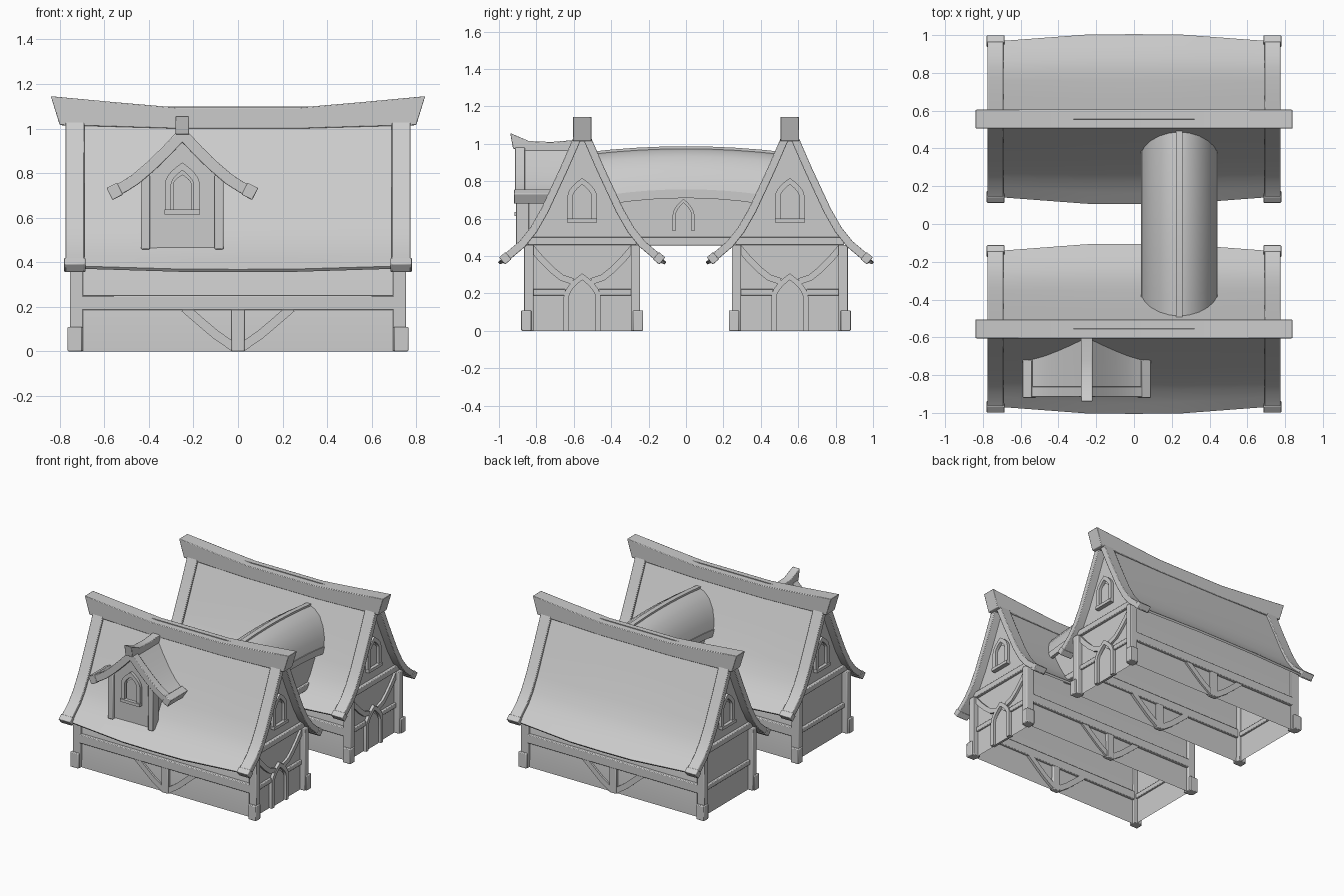
import bpy, bmesh, math
from mathutils import Vector

if "Cube" in bpy.data.objects:
    bpy.data.objects.remove(bpy.data.objects["Cube"])


def loft(name, rings, open_bottom=False, bevel=0):
    """Skin a list of equal rings and cap both ends."""
    n = len(rings[0])
    verts = [p for r in rings for p in r]
    faces = [tuple(range(n)), tuple(range(len(verts) - n, len(verts)))]
    for k in range(len(rings) - 1):
        for i in range(n - 1 if open_bottom else n):
            j = (i + 1) % n
            faces.append((k*n + i, k*n + j, k*n + n + j, k*n + n + i))
    me = bpy.data.meshes.new(name)
    me.from_pydata(verts, [], faces)
    bm = bmesh.new()
    bm.from_mesh(me)
    bmesh.ops.recalc_face_normals(bm, faces=bm.faces)
    bm.to_mesh(me)
    bm.free()
    ob = bpy.data.objects.new(name, me)
    bpy.context.collection.objects.link(ob)
    if bevel:
        mod = ob.modifiers.new("bevel", 'BEVEL')
        mod.width, mod.segments = bevel, 2
    return ob


def prism(name, pts, place, d0, d1, **kw):
    return loft(name, [[place(u, v, d) for u, v in pts] for d in (d0, d1)], **kw)


def band(path, t):
    """Outline of a strip of thickness t along a 2D path, mitred."""
    P = [Vector(p) for p in path]
    seg = [(b - a).normalized() for a, b in zip(P, P[1:])]
    nor = [Vector((-s.y, s.x)) for s in seg]
    A, B = [], []
    for i, p in enumerate(P):
        a, b = nor[max(i - 1, 0)], nor[min(i, len(nor) - 1)]
        m = (a + b) / (1 + a.dot(b)) * t / 2
        A.append(tuple(p + m))
        B.append(tuple(p - m))
    return A + B[::-1]


def strip(name, path, t, place, d0, d1, **kw):
    return prism(name, band(path, t), place, d0, d1, **kw)


def box(name, x, y, z, bevel=0.005):
    x, y, z = sorted(x), sorted(y), sorted(z)
    base = [(x[0], y[0]), (x[1], y[0]), (x[1], y[1]), (x[0], y[1])]
    return prism(name, base, lambda u, v, d: (u, v, d), z[0], z[1], bevel=bevel)


def mirrored(half):
    """Half profile from centre outwards -> full symmetric profile."""
    return [(-u, v) for u, v in half[:0:-1]] + half


def arch(w, z0, zs, z1):
    half = [(w * (1 - (k / 6)**1.8), zs + (z1 - zs) * k / 6) for k in range(6, -1, -1)]
    return mirrored(half + [(w, z0)])


def arched_opening(name, place, d, s, w, z0, zs, z1, t=0.028, sill=True):
    """Pointed frame, inner panel and optional sill; s is the outward direction."""
    strip(name + "_frame", arch(w, z0, zs, z1), t, place, d - s*0.01, d + s*0.022)
    prism(name + "_panel", arch(w - t*0.8, z0, zs, z1 - t*1.3), place, d - s*0.01, d + s*0.008)
    if sill:
        strip(name + "_sill", [(-w - 0.016, z0), (w + 0.016, z0)], 0.022, place,
              d - s*0.01, d + s*0.032)


ROOF = [(0, 1.08), (0.1, 0.86), (0.2, 0.645), (0.26, 0.54), (0.32, 0.465), (0.385, 0.41), (0.445, 0.362)]


def house(c):
    side = lambda u, v, d: (d, c + u, v)
    # open-bottomed walls
    prism("walls", [(0.29, 0), (0.285, 0.46), (0, 1.04), (-0.285, 0.46), (-0.29, 0)], side,
          -0.715, 0.715, open_bottom=True)
    # bowed roof sheet
    rings = []
    for x in (-0.73, -0.48, -0.25, 0, 0.25, 0.48, 0.73):
        e = max(0, (abs(x) - 0.22) / 0.5)
        prof = [(u * (1 - 0.085 * e * u / 0.445), v + 0.015 * e * u / 0.445) for u, v in ROOF]
        rings.append([side(u, v, x) for u, v in band(mirrored(prof), 0.016)])
    loft("roof", rings)
    # sagging ridge beam
    half = [(0.84, 0.80, 1.145, 1.015), (0.55, 0.55, 1.118, 1.008), (0.28, 0.28, 1.095, 1.0)]
    st = [(-a, -b, p, q) for a, b, p, q in half] + half[::-1]
    loft("ridge_beam", [[(b, c - 0.05, q), (b, c + 0.05, q), (a, c + 0.05, p), (a, c - 0.05, p)]
                        for a, b, p, q in st], bevel=0.004)
    for sx in (-1, 1):
        for sy in (-1, 1):
            # verge boards with end caps
            path = [(sy * u, v) for u, v in [(0.012, 1.062)] + ROOF[1:-1] + [(0.43, 0.375)]]
            strip("verge_board", path, 0.042, side, sx * 0.69, sx * 0.775, bevel=0.004)
            strip("verge_cap", [(sy * 0.395, 0.402), (sy * 0.428, 0.374)], 0.05, side,
                  sx * 0.685, sx * 0.78, bevel=0.004)
            # corner posts
            box("corner_post", (sx * 0.695, sx * 0.755), (c + sy * 0.26, c + sy * 0.31), (0, 0.46))
            box("post_base", (sx * 0.70, sx * 0.765), (c + sy * 0.272, c + sy * 0.326), (0, 0.11))
        # gable timbers and window
        box("floor_beam", (sx * 0.70, sx * 0.737), (c - 0.29, c + 0.29), (0.46, 0.503))
        arched_opening("gable_window", side, sx * 0.715, sx, 0.064, 0.59, 0.72, 0.8)
    box("rear_rail", (-0.70, -0.733), (c - 0.27, c + 0.27), (0.19, 0.225))
    # door gable
    arched_opening("door", side, 0.715, 1, 0.085, 0.0, 0.18, 0.29, sill=False)
    for sy in (-1, 1):
        box("side_rail", (0.70, 0.73), (c + sy * 0.09, c + sy * 0.27), (0.19, 0.225))
        strip("gable_brace", [(sy * u, v) for u, v in
              [(0.275, 0.45), (0.22, 0.385), (0.16, 0.325), (0.11, 0.285), (0.05, 0.265)]],
              0.034, side, 0.70, 0.732)
        # long wall timbers
        face = lambda u, v, d: (u, c + sy * d, v)
        box("wall_beam", (-0.71, 0.71), (c + sy * 0.27, c + sy * 0.31), (0.185, 0.25))
        box("centre_post", (-0.03, 0.03), (c + sy * 0.27, c + sy * 0.308), (0, 0.19))
        for sx in (-1, 1):
            strip("wall_brace", [(sx * u, v) for u, v in
                  [(0.24, 0.195), (0.165, 0.13), (0.1, 0.075), (0.02, 0.02)]], 0.04, face, 0.27, 0.303)


for c in (-0.555, 0.555):
    house(c)

# dormer on the front roof; depth 1 means "back to the house roof"
DX = -0.25
dorm = lambda u, v, d: (DX + u, d if d < 0 else -0.535 - (1.08 - v) / 2.2, v)
prism("dormer_body", [(0.165, 0.45), (0.165, 0.79), (0, 0.96), (-0.165, 0.79), (-0.165, 0.45)],
      dorm, -0.885, 1)
EAVE = [(0, 0.975), (0.07, 0.90), (0.14, 0.832), (0.21, 0.772), (0.26, 0.74), (0.31, 0.713)]
strip("dormer_roof", mirrored(EAVE), 0.03, dorm, -0.9, 1)
strip("dormer_verge", mirrored(EAVE), 0.05, dorm, -0.915, -0.86, bevel=0.004)
for s in (-1, 1):
    strip("dormer_eave_trim", [(s * 0.28, 0.73), (s * 0.327, 0.706)], 0.06, dorm, -0.92, -0.72, bevel=0.004)
    box("dormer_post", (DX + s * 0.145, DX + s * 0.185), (-0.91, -0.84), (0.458, 0.79))
arched_opening("dormer_window", dorm, -0.885, -1, 0.064, 0.625, 0.75, 0.83)
loft("dormer_ridge", [[(DX - 0.03, b, q), (DX + 0.03, b, q), (DX + 0.03, a, p), (DX - 0.03, a, p)]
     for a, b, p, q in [(-0.94, -0.925, 1.058, 0.975), (-0.84, -0.84, 1.015, 0.955),
                        (-0.72, -0.72, 1.01, 0.95), (-0.6, -0.6, 1.02, 0.96)]], bevel=0.004)

# bridge between the houses, its roof arched along y
BX = 0.24


def arched(name, pts, bevel=0):
    rings = []
    for k in range(-4, 5):
        t = k / 4
        lift = 0.03 * (1 - t * t)
        rings.append([(BX + u, t * (0.575 - (1.08 - v) / 2.2), v + lift) for u, v in pts])
    return loft(name, rings, bevel=bevel)


cross = lambda u, v, d: (BX + d, u, v)
prism("bridge_body", [(-0.28, 0.46), (0.28, 0.46), (0.41, 0.74), (-0.41, 0.74)], cross, -0.15, 0.15)
arched("bridge_roof", band(mirrored([(0, 0.94), (0.05, 0.927), (0.1, 0.895), (0.145, 0.84),
                                     (0.175, 0.78), (0.195, 0.705)]), 0.016))
arched("bridge_ridge", [(-0.018, 0.92), (0.018, 0.92), (0.018, 0.957), (-0.018, 0.957)])
for s in (-1, 1):
    arched("bridge_eave_trim", [(s * 0.18, 0.68), (s * 0.203, 0.68), (s * 0.203, 0.727), (s * 0.18, 0.727)])
    box("bridge_floor_beam", (BX + s * 0.13, BX + s * 0.168), (-0.28, 0.28), (0.457, 0.503))
    arched_opening("bridge_window", lambda u, v, d: (BX + d, u - 0.013, v), s * 0.15, s,
                   0.05, 0.535, 0.62, 0.695, t=0.016, sill=False)

# smooth shading with sharp edges kept
for ob in bpy.context.scene.objects:
    ob.select_set(True)
    bpy.context.view_layer.objects.active = ob
bpy.ops.object.shade_smooth_by_angle(angle=math.radians(32))
